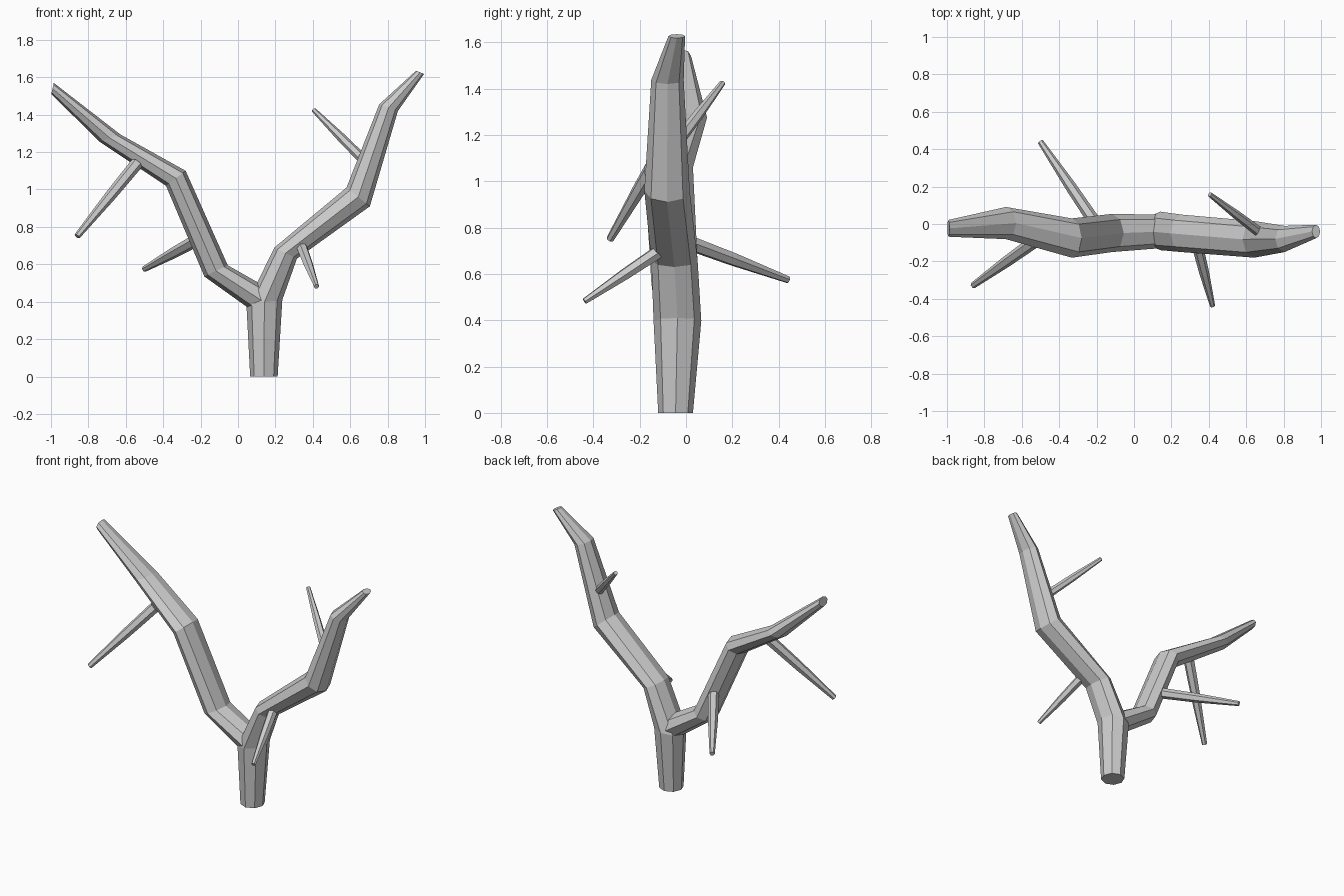
import bpy, bmesh, math
from mathutils import Vector

if "Cube" in bpy.data.objects:
    bpy.data.objects.remove(bpy.data.objects["Cube"])


def skin(name, rings):
    """Make a flat-faced tube through equal-sized rings, with capped ends."""
    bm = bmesh.new()
    loops = [[bm.verts.new(p) for p in ring] for ring in rings]
    n = len(loops[0])
    for a, b in zip(loops, loops[1:]):
        for i in range(n):
            j = (i + 1) % n
            bm.faces.new((a[i], a[j], b[j], b[i]))
    bm.faces.new(loops[0][::-1])
    bm.faces.new(loops[-1])
    bmesh.ops.recalc_face_normals(bm, faces=bm.faces)
    mesh = bpy.data.meshes.new(name)
    bm.to_mesh(mesh)
    bm.free()
    obj = bpy.data.objects.new(name, mesh)
    bpy.context.collection.objects.link(obj)


def limb(name, sections, sides=8):
    """Each section: left x, left z, right x, right z, middle y, y radius."""
    rings = []
    for x1, z1, x2, z2, y, ry in sections:
        c = Vector(((x1 + x2) / 2, y, (z1 + z2) / 2))
        u = Vector(((x2 - x1) / 2, 0, (z2 - z1) / 2))
        v = Vector((0, ry, 0))
        rings.append([c + u * math.cos(t) + v * math.sin(t)
                      for t in (math.tau * i / sides for i in range(sides))])
    skin(name, rings)


def twig(name, start, end, r0, r1, sides=6):
    start, end = Vector(start), Vector(end)
    rot = (end - start).to_track_quat('Z', 'Y')
    rings = []
    for f, r in ((0, r0), (0.45, r0 * 0.88), (1, r1)):
        c = start.lerp(end, f)
        rings.append([c + rot @ Vector((r * math.cos(t), r * math.sin(t), 0))
                      for t in (math.tau * i / sides for i in range(sides))])
    skin(name, rings)


# Trunk running up into the right branch
limb("trunk_and_right_branch", [
    (0.065, 0.0, 0.212, 0.0, -0.045, 0.075),
    (0.045, 0.385, 0.237, 0.41, -0.037, 0.103),
    (0.195, 0.69, 0.315, 0.63, -0.05, 0.1),
    (0.58, 1.01, 0.705, 0.91, -0.082, 0.098),
    (0.755, 1.455, 0.855, 1.42, -0.08, 0.07),
    (0.952, 1.635, 0.995, 1.618, -0.04, 0.036),
])

# Left branch growing out of the trunk top
limb("left_branch", [
    (0.10, 0.335, 0.165, 0.47, -0.04, 0.09),
    (-0.18, 0.535, -0.055, 0.595, -0.048, 0.102),
    (-0.385, 1.02, -0.28, 1.10, -0.075, 0.105),
    (-0.74, 1.255, -0.63, 1.295, 0.005, 0.086),
    (-0.998, 1.51, -0.985, 1.57, -0.023, 0.045),
])

# Side twigs
twig("left_front_twig", (-0.54, -0.10, 1.14), (-0.86, -0.328, 0.75), 0.034, 0.017)
twig("left_back_twig", (-0.21, 0.01, 0.735), (-0.50, 0.44, 0.575), 0.034, 0.016)
twig("right_front_twig", (0.34, -0.12, 0.695), (0.42, -0.438, 0.482), 0.03, 0.014)
twig("right_back_twig", (0.665, -0.04, 1.165), (0.405, 0.158, 1.425), 0.027, 0.013)
